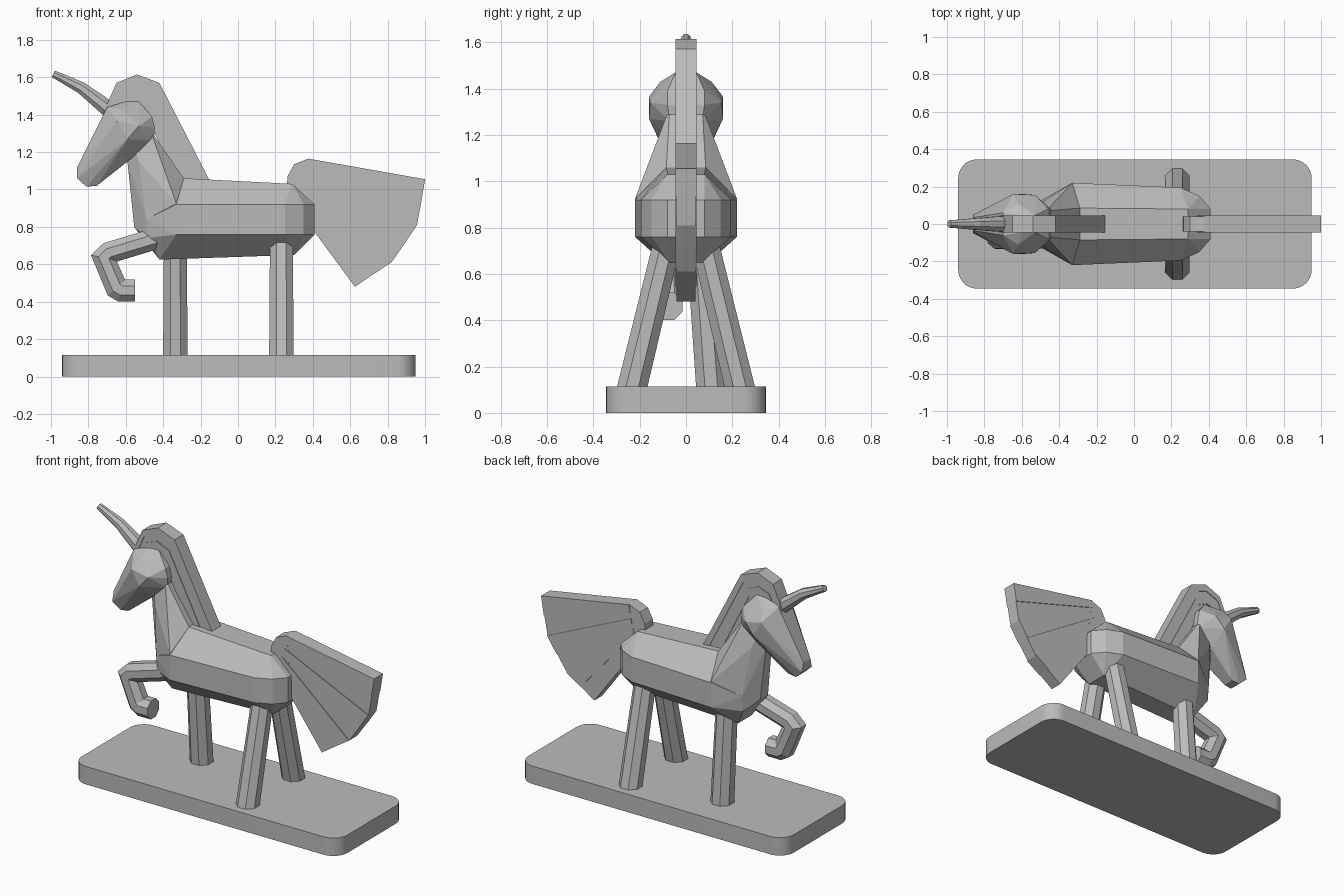
import bpy, bmesh, math
from mathutils import Vector

if "Cube" in bpy.data.objects:
    bpy.data.objects.remove(bpy.data.objects["Cube"], do_unlink=True)

grey = bpy.data.materials.new("plain grey")
grey.use_nodes = True
COLOUR = (0.5, 0.5, 0.5, 1)
grey.diffuse_color = COLOUR
grey.node_tree.nodes["Principled BSDF"].inputs["Base Color"].default_value = COLOUR


def finish(bm, name):
    bmesh.ops.recalc_face_normals(bm, faces=bm.faces)
    mesh = bpy.data.meshes.new(name)
    bm.to_mesh(mesh)
    bm.free()
    mesh.materials.append(grey)
    obj = bpy.data.objects.new(name, mesh)
    bpy.context.collection.objects.link(obj)
    return obj


def faceted(name, half_points):
    """Mirrored convex solid from points (x, half width, z)."""
    bm = bmesh.new()
    for x, y, z in half_points:
        for side in (-1, 1):
            bm.verts.new((x, y * side, z))
    hull = bmesh.ops.convex_hull(bm, input=bm.verts)
    loose = [v for v in bm.verts if not v.link_faces]
    bmesh.ops.delete(bm, geom=loose, context='VERTS')
    bmesh.ops.dissolve_limit(bm, angle_limit=math.radians(3), verts=bm.verts, edges=bm.edges)
    return finish(bm, name)


def plate(name, outline, half):
    """Flat plate from an (x, z) outline, centred on y = 0."""
    bm = bmesh.new()
    face = bm.faces.new([bm.verts.new((x, -half, z)) for x, z in outline])
    new = bmesh.ops.extrude_face_region(bm, geom=[face])["geom"]
    bmesh.ops.translate(bm, vec=(0, 2 * half, 0), verts=[v for v in new if isinstance(v, bmesh.types.BMVert)])
    return finish(bm, name)


def tube(name, path, radii, sides=8):
    """Faceted tube with mitred bends."""
    bm = bmesh.new()
    pts = [Vector(p) for p in path]
    rings = []
    for i, p in enumerate(pts):
        before = (p - pts[i - 1]).normalized() if i else (pts[1] - p).normalized()
        after = (pts[i + 1] - p).normalized() if i < len(pts) - 1 else before
        along = (before + after).normalized()
        u = Vector((0, 1, 0))
        v = along.cross(u).normalized() / along.dot(before)
        ring = []
        for k in range(sides):
            a = math.tau * (k + 0.5) / sides
            ring.append(bm.verts.new(p + radii[i] * (u * math.cos(a) + v * math.sin(a))))
        rings.append(ring)
    for a, b in zip(rings, rings[1:]):
        for k in range(sides):
            n = (k + 1) % sides
            bm.faces.new((a[k], a[n], b[n], b[k]))
    bm.faces.new(rings[0])
    bm.faces.new(rings[-1])
    return finish(bm, name)


# Base slab with rounded upright corners
bm = bmesh.new()
bmesh.ops.create_cube(bm, size=1)
for v in bm.verts:
    v.co = (v.co.x * 1.89 + 0.005, v.co.y * 0.69, (v.co.z + 0.5) * 0.115)
upright = [e for e in bm.edges if abs(e.verts[0].co.z - e.verts[1].co.z) > 0.1]
bmesh.ops.bevel(bm, geom=upright, offset=0.1, segments=8, profile=0.5, affect='EDGES')
base = finish(bm, "base")
bpy.context.view_layer.objects.active = base
base.select_set(True)
bpy.ops.object.shade_smooth_by_angle(angle=math.radians(30))

# Torso: top, side bands, chest and belly
torso = [(0.29, 0.08, 1.03), (-0.29, 0.085, 1.06), (-0.42, 0.07, 0.625), (0.30, 0.07, 0.65),
         (-0.49, 0.13, 0.84), (-0.555, 0.04, 0.80), (-0.49, 0.12, 0.74)]
for z in (0.76, 0.92):
    torso += [(0.41, 0.08, z), (0.35, 0.15, z), (0.25, 0.195, z), (-0.33, 0.22, z)]
faceted("torso", torso)

# Neck rising from the shoulders
faceted("neck", [(-0.33, 0.22, 0.925), (-0.29, 0.085, 1.06), (-0.44, 0.08, 1.25),
                 (-0.53, 0.09, 1.15), (-0.59, 0.03, 1.14), (-0.555, 0.04, 0.80),
                 (-0.49, 0.13, 0.84), (-0.47, 0.07, 1.32), (-0.58, 0.03, 1.3)])

# Head with wide cheeks and a narrow muzzle
faceted("head", [(-0.645, 0.16, 1.365), (-0.59, 0.16, 1.27), (-0.53, 0.155, 1.34),
                 (-0.70, 0.06, 1.44), (-0.62, 0.11, 1.43), (-0.60, 0.045, 1.47),
                 (-0.53, 0.045, 1.47), (-0.46, 0.08, 1.39), (-0.445, 0.08, 1.33),
                 (-0.45, 0.07, 1.26), (-0.57, 0.07, 1.17), (-0.755, 0.035, 1.02),
                 (-0.81, 0.04, 1.015), (-0.86, 0.05, 1.06), (-0.86, 0.035, 1.12)])

# Horn
tube("horn", [(-0.66, 0, 1.40), (-0.73, 0, 1.46), (-0.84, 0, 1.545), (-0.94, 0, 1.595), (-0.988, 0, 1.618)],
     [0.047, 0.044, 0.034, 0.025, 0.021])

# Legs
for name, x, foot, top in (("left_hind_leg", 0.232, 0.235, 0.075),
                           ("right_hind_leg", 0.232, -0.235, -0.075),
                           ("standing_front_leg", -0.335, 0.11, 0.06)):
    tube(name, [(x, foot, 0.1), (x, top, 0.76)], [0.071, 0.066])
tube("raised_front_leg", [(-0.38, -0.075, 0.755), (-0.69, -0.075, 0.662), (-0.718, -0.075, 0.635),
                          (-0.65, -0.075, 0.475), (-0.625, -0.075, 0.46), (-0.55, -0.075, 0.46)],
     [0.062, 0.062, 0.062, 0.064, 0.064, 0.064])

# Mane: nested strands running over the crest
outer = [(-0.72, 1.41), (-0.65, 1.57), (-0.54, 1.615), (-0.42, 1.57), (-0.15, 1.045)]
inner = [(-0.62, 1.39), (-0.59, 1.43), (-0.55, 1.44), (-0.50, 1.41), (-0.32, 1.045)]


def between(t):
    return [Vector(a).lerp(Vector(b), t) for a, b in zip(outer, inner)]


STRANDS = 4
for i in range(STRANDS):
    plate(f"mane_strand_{i + 1}", between(i / STRANDS) + between((i + 1) / STRANDS)[::-1],
          0.045 - 0.004 * (i % 2))

# Tail: root plate and a fan of strands
plate("tail_root", [(0.26, 1.0), (0.265, 1.07), (0.30, 1.135), (0.375, 1.165), (0.39, 1.03), (0.41, 0.77), (0.32, 0.9)],
      0.041)
roots = [(0.375, 1.165), (0.37, 1.115), (0.36, 1.08), (0.355, 1.05), (0.345, 1.02), (0.34, 0.98), (0.33, 0.88)]
rim = [(1.0, 1.055), (0.98, 0.935), (0.957, 0.81), (0.89, 0.71), (0.82, 0.61), (0.72, 0.545), (0.625, 0.48)]
for i in range(len(rim) - 1):
    plate(f"tail_strand_{i + 1}", [roots[i], rim[i], rim[i + 1], roots[i + 1]], 0.045 - 0.005 * (i % 2))
